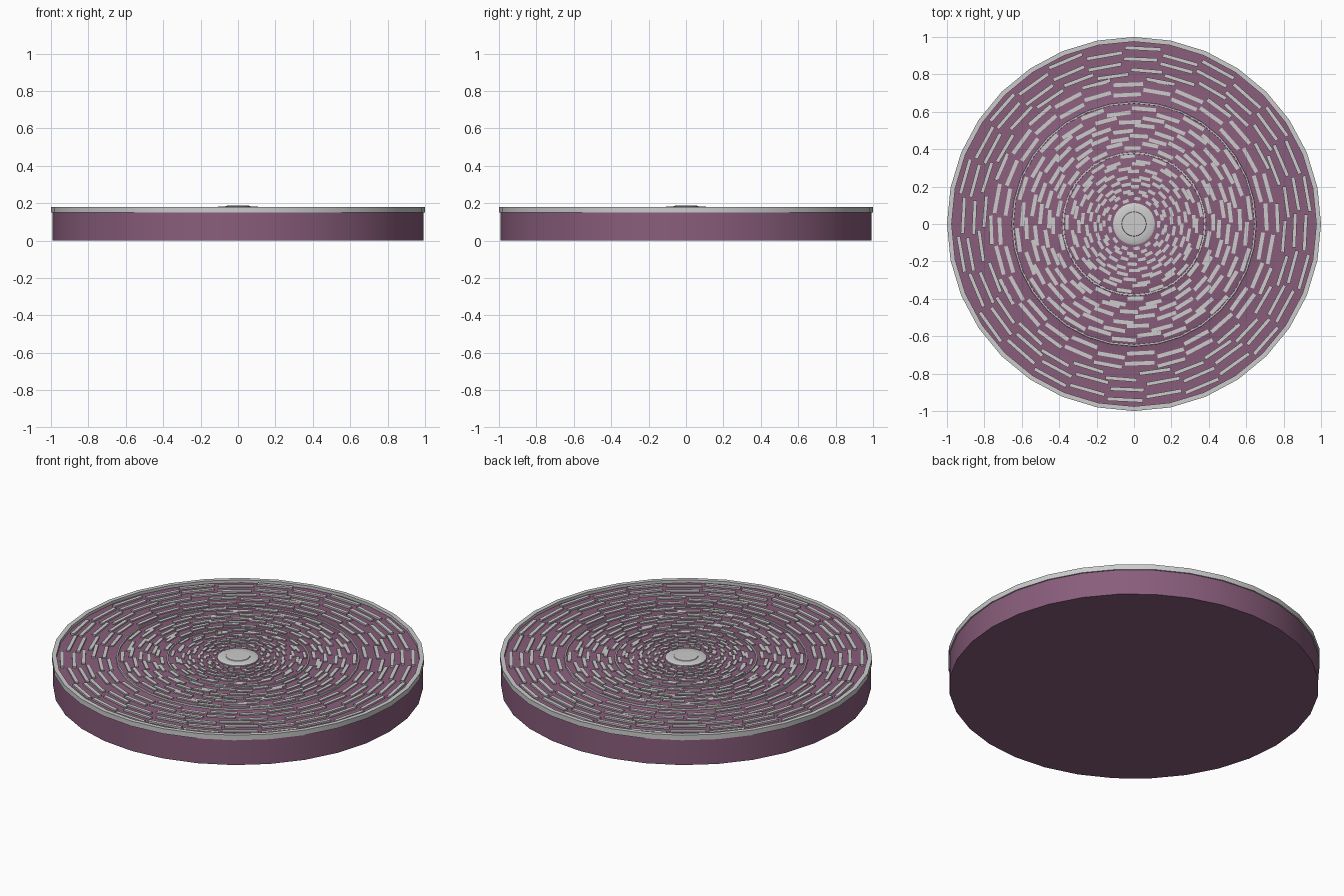
import bpy, bmesh, math, random
from mathutils import Matrix

if "Cube" in bpy.data.objects:
    bpy.data.objects.remove(bpy.data.objects["Cube"])

random.seed(4)
SIDES = 32

plum = bpy.data.materials.new("plum")
plum.diffuse_color = (0.25, 0.11, 0.20, 1)
plum.use_nodes = True
plum.node_tree.nodes["Principled BSDF"].inputs["Base Color"].default_value = plum.diffuse_color


def finish(name, bm, mat=None, smooth=True):
    bmesh.ops.recalc_face_normals(bm, faces=bm.faces)
    me = bpy.data.meshes.new(name)
    bm.to_mesh(me)
    bm.free()
    ob = bpy.data.objects.new(name, me)
    bpy.context.collection.objects.link(ob)
    if mat:
        me.materials.append(mat)
    if smooth:
        bpy.ops.object.select_all(action='DESELECT')
        ob.select_set(True)
        bpy.context.view_layer.objects.active = ob
        bpy.ops.object.shade_smooth_by_angle(angle=math.radians(30))
    return ob


def lathe(name, profile, mat=None, closed=False):
    """Spin an (r, z) profile around z."""
    bm = bmesh.new()
    vs = [bm.verts.new((r, 0, z)) for r, z in profile]
    edges = [bm.edges.new(p) for p in zip(vs, vs[1:])]
    if closed:
        edges.append(bm.edges.new((vs[-1], vs[0])))
    bmesh.ops.spin(bm, geom=vs + edges, cent=(0, 0, 0), axis=(0, 0, 1),
                   angle=2 * math.pi, steps=SIDES, use_duplicate=False)
    bmesh.ops.remove_doubles(bm, verts=bm.verts, dist=1e-5)
    return finish(name, bm, mat)


# Disc body with three very shallow terraces on top
lathe("disc_body", [(0, 0), (0.993, 0), (0.993, 0.163), (0.82, 0.164), (0.655, 0.167),
                    (0.65, 0.169), (0.52, 0.169), (0.385, 0.170), (0.38, 0.172),
                    (0.25, 0.171), (0, 0.172)], plum)

# Raised outer rim
lathe("outer_rim", [(0.975, 0.15), (1.0, 0.15), (1.0, 0.18), (0.975, 0.18)], closed=True)

# Thin rings dividing the three zones
for name, r in (("outer_divider", 0.65), ("inner_divider", 0.38)):
    lathe(name, [(r - 0.006, 0.16), (r + 0.006, 0.16), (r + 0.004, 0.176),
                 (r - 0.004, 0.176)], closed=True)

# Central button with a shallow raised cap
lathe("centre_button", [(0, 0.15), (0.112, 0.15), (0.112, 0.178), (0.105, 0.182),
                        (0.066, 0.183), (0.064, 0.186), (0, 0.187)])


# Concentric rows of short tangent bars, staggered like brickwork
def bar_rows(name, radii, count, top):
    bm = bmesh.new()
    for row, radius in enumerate(radii):
        phase = random.random()
        for i in range(count):
            a = 2 * math.pi * (i + phase) / count
            r = radius + 0.012 * (-1) ** i + random.uniform(-0.006, 0.006)
            length = 2 * math.pi * radius / count * 0.93
            width = 0.020 if radius > 0.38 else 0.017
            m = (Matrix.Rotation(a, 4, 'Z') @ Matrix.Translation((r, 0, top - 0.006))
                 @ Matrix.Diagonal((width, length, 0.012, 1)))
            bmesh.ops.create_cube(bm, size=1, matrix=m)
    return finish(name, bm, smooth=False)


bar_rows("outer_bars", [0.70, 0.757, 0.814, 0.871, 0.928], 28, 0.173)
bar_rows("middle_bars", [0.415, 0.463, 0.511, 0.559, 0.61], 28, 0.176)
bar_rows("inner_bars", [0.145, 0.185, 0.225, 0.265, 0.305, 0.345], 26, 0.177)
